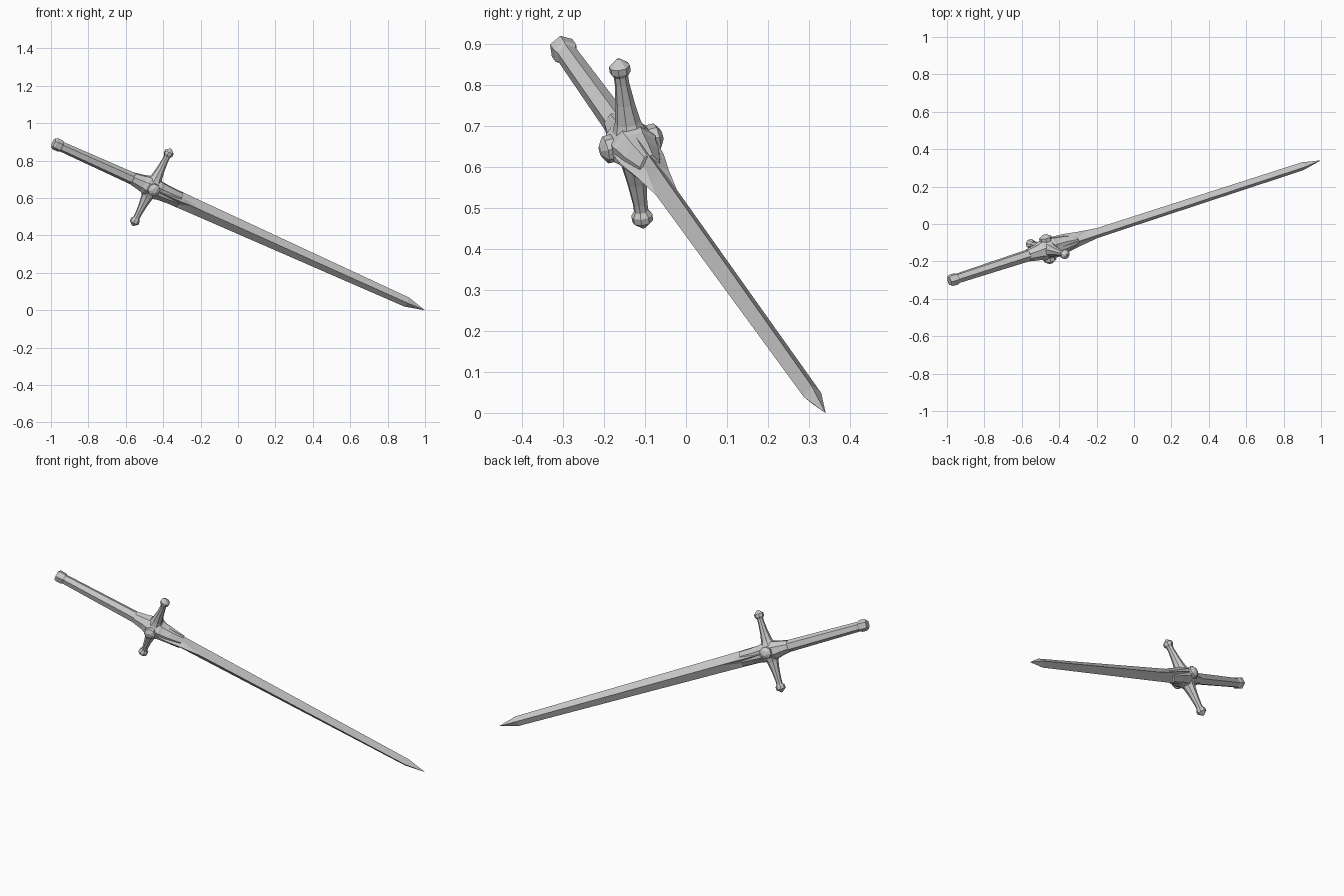
import bpy, bmesh, math
from mathutils import Vector, Matrix

if "Cube" in bpy.data.objects:
    bpy.data.objects.remove(bpy.data.objects["Cube"])

# Sword frame: local x = toward the tip, y = along the guard, z = blade thickness
centre = Vector((-0.461, -0.134, 0.657))
tip = Vector((0.998, 0.34, 0.0))
L = (tip - centre).length
X = (tip - centre).normalized()
Y = Vector((0.404, -0.146, 0.903))
Y = (Y - X * Y.dot(X)).normalized()
Z = X.cross(Y)
FRAME = Matrix.Translation(centre) @ Matrix((X, Y, Z)).transposed().to_4x4()


def loft(name, sections, sides, turn=0.0, rot=Matrix()):
    """Stack polygon rings (position, half width y, half thickness z) along x."""
    bm = bmesh.new()
    rings = []
    for s, w, h in sections:
        ring = []
        for i in range(sides):
            a = math.tau * (i + turn) / sides
            ring.append(bm.verts.new((s, w * math.cos(a), h * math.sin(a))))
        rings.append(ring)
    for r0, r1 in zip(rings, rings[1:]):
        for i in range(sides):
            j = (i + 1) % sides
            bm.faces.new((r0[i], r0[j], r1[j], r1[i]))
    bm.faces.new(rings[0])
    bm.faces.new(rings[-1])
    bmesh.ops.remove_doubles(bm, verts=bm.verts, dist=1e-5)
    bmesh.ops.recalc_face_normals(bm, faces=bm.faces)
    me = bpy.data.meshes.new(name)
    bm.to_mesh(me)
    bm.free()
    ob = bpy.data.objects.new(name, me)
    ob.matrix_world = FRAME @ rot
    bpy.context.collection.objects.link(ob)
    return ob


# Diamond-section blade with a short tapered point
loft("blade", [(0.0, 0.047, 0.030), (0.25, 0.043, 0.027),
               (L - 0.11, 0.0275, 0.022), (L, 0.0005, 0.0005)], 4)

# Grip, slightly thicker toward the guard
loft("grip", [(-0.57, 0.027, 0.027), (-0.12, 0.033, 0.033), (0.0, 0.036, 0.036)], 6)

# Pommel cap
loft("pommel", [(-0.602, 0.026, 0.026), (-0.592, 0.033, 0.033),
                (-0.56, 0.033, 0.033), (-0.55, 0.027, 0.027)], 6)

# Hub joining grip, guard and blade
loft("hub", [(-0.12, 0.034, 0.034), (-0.055, 0.047, 0.046), (-0.04, 0.052, 0.054),
             (0.035, 0.055, 0.060), (0.05, 0.051, 0.055), (0.10, 0.047, 0.047),
             (0.17, 0.044, 0.028)], 8, 0.5)

arm = [(0.02, 0.050, 0.046), (0.06, 0.031, 0.032), (0.11, 0.022, 0.024),
       (0.165, 0.017, 0.018), (0.185, 0.017, 0.018), (0.197, 0.026, 0.026),
       (0.213, 0.026, 0.026), (0.232, 0.004, 0.004)]
boss = [(0.045, 0.034, 0.034), (0.066, 0.034, 0.034), (0.071, 0.027, 0.027),
        (0.079, 0.014, 0.014)]
for side, label in ((1, "a"), (-1, "b")):
    # Flared guard arms with pointed knobs
    loft("guard_arm_" + label, arm, 8, 0.5, Matrix.Rotation(side * math.pi / 2, 4, 'Z'))
    # Round bosses on the flat faces
    loft("boss_" + label, boss, 8, 0.5, Matrix.Rotation(side * math.pi / 2, 4, 'Y'))

# Leaf-shaped tongue lying over both blade ridges
loft("blade_tongue", [(0.03, 0.026, 0.058), (0.10, 0.030, 0.054),
                      (0.19, 0.030, 0.040), (0.31, 0.003, 0.026)], 4)
